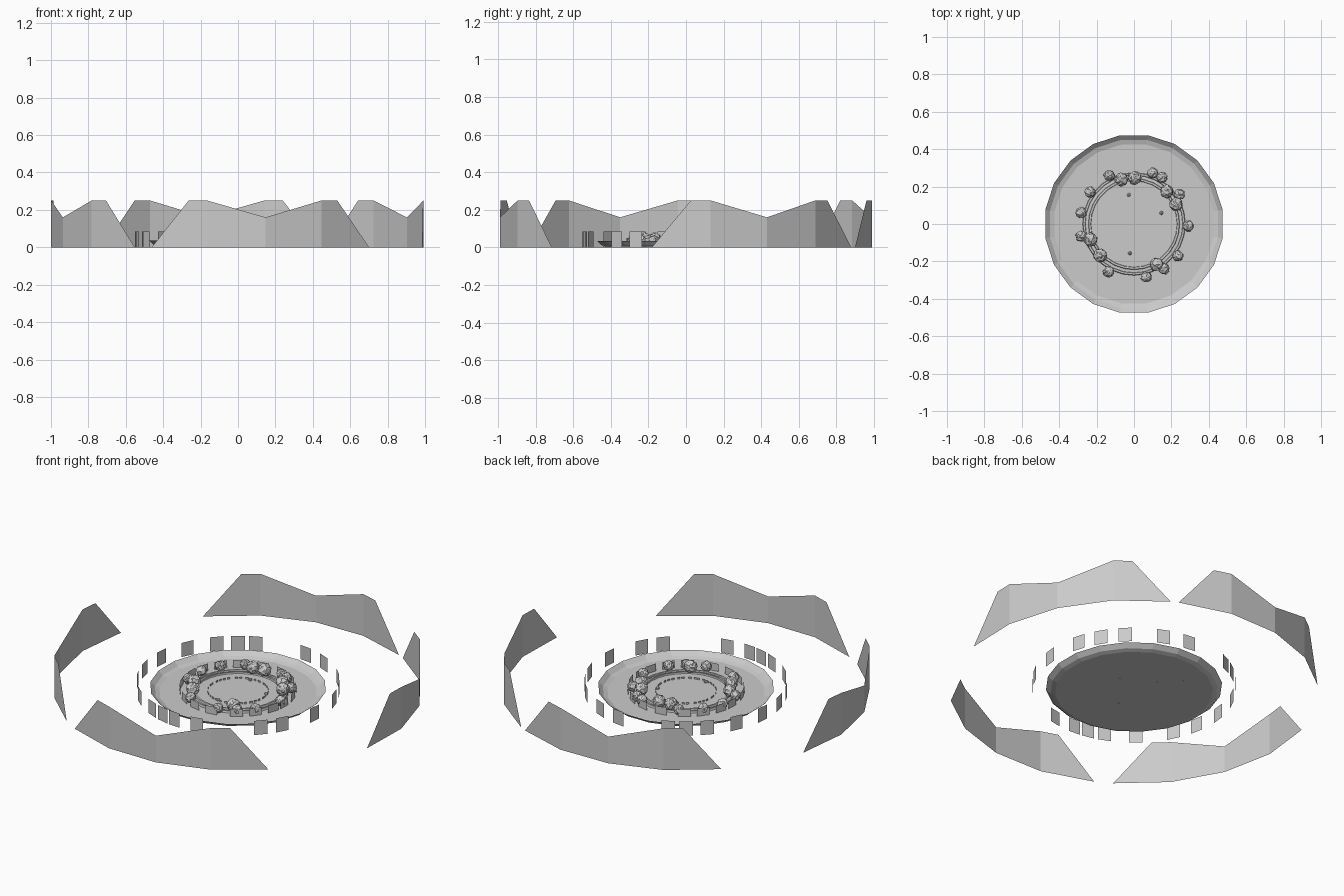
import bpy, bmesh, math, random
from mathutils import Vector, Matrix

random.seed(4)
cube = bpy.data.objects.get("Cube")
if cube:
    bpy.data.objects.remove(cube, do_unlink=True)

grey = bpy.data.materials.new("plain_grey")
grey.use_nodes = True
COLOUR = (0.6, 0.6, 0.6, 1)
grey.diffuse_color = COLOUR
grey.node_tree.nodes["Principled BSDF"].inputs["Base Color"].default_value = COLOUR


def polar(radius, degrees, z=0.0):
    a = math.radians(degrees)
    return Vector((radius * math.cos(a), radius * math.sin(a), z))


def finish(name, bm):
    mesh = bpy.data.meshes.new(name)
    bm.to_mesh(mesh)
    bm.free()
    mesh.materials.append(grey)
    obj = bpy.data.objects.new(name, mesh)
    bpy.context.collection.objects.link(obj)
    return obj


def quad(bm, points):
    bm.faces.new([bm.verts.new(p) for p in points])


def lathe(name, profile, sides, turn=0.0, cap=False):
    """Faceted rings from (radius, height) pairs, optionally closed in the middle."""
    bm = bmesh.new()
    rings = [[bm.verts.new(polar(r, turn + 360 * i / sides, z)) for i in range(sides)]
             for r, z in profile]
    for low, high in zip(rings, rings[1:]):
        for i in range(sides):
            j = (i + 1) % sides
            bm.faces.new((low[i], low[j], high[j], high[i]))
    if cap:
        bm.faces.new(rings[-1])
    return finish(name, bm)


def card_ring(name, angles, radius, width, height, base=0.0):
    """Thin upright cards facing the centre."""
    bm = bmesh.new()
    for a in angles:
        side = polar(width / 2, a + 90)
        foot = polar(radius, a, base)
        up = Vector((0, 0, height))
        quad(bm, (foot - side, foot + side, foot + side + up, foot - side + up))
    return finish(name, bm)


# Distant hills: four curved sheets with two flat peaks each
STEP = 18
HILL = ((0, 0), (12, 0.25), (18, 0.25), (36, 0.16), (54, 0.25), (60, 0.25), (72, 0))


def on_chord(start, offset):
    panel = min(offset // STEP, 3)
    a = polar(1, start + panel * STEP)
    b = polar(1, start + (panel + 1) * STEP)
    return a.lerp(b, (offset - panel * STEP) / STEP)


for name, start in (("right_hills", 349.5), ("back_hills", 64),
                    ("left_hills", 164.5), ("front_hills", 242.5)):
    bm = bmesh.new()
    feet = [bm.verts.new(on_chord(start, o)) for o, h in HILL]
    tops = [f if h == 0 else bm.verts.new(f.co + Vector((0, 0, h)))
            for f, (o, h) in zip(feet, HILL)]
    for i in range(len(HILL) - 1):
        corners = [feet[i], feet[i + 1], tops[i + 1], tops[i]]
        bm.faces.new(list(dict.fromkeys(corners)))
    finish(name, bm)

# Ground dish with raised rim
lathe("ground_dish", ((0.48, 0.035), (0.455, 0.012), (0.43, 0.004)), 20, 81, cap=True)

# Track kerbs and the inner floor
lathe("outer_kerb", ((0.275, 0.004), (0.272, 0.015), (0.262, 0.015), (0.26, 0.008)), 28)
lathe("inner_kerb", ((0.245, 0.006), (0.242, 0.016), (0.232, 0.016), (0.23, 0.008)), 28)
lathe("inner_floor", ((0.26, 0.006), (0.23, 0.008)), 28, cap=True)

# Far cards outside the dish
outer_angles = [155, 137, 125, 115, 83, 67, 45, 31, 17, 354,
                331, 318, 281, 266, 257, 247, 229, 207, 192, 174]
card_ring("far_cards", outer_angles, 0.55, 0.075, 0.085)

# Near cards around the track
near_angles = [20 * i + random.uniform(-4, 4) for i in range(18)]
card_ring("near_cards", near_angles, 0.315, 0.07, 0.045, 0.004)

# Small tufts around the inner floor
tuft_angles = [10 * i + random.uniform(-3, 3) for i in range(36)]
card_ring("grass_tufts", tuft_angles, 0.165, 0.016, 0.01, 0.008)


# Bushes: faceted, roughened balls on the two sides of the track
def bushes(name, angles, radius, size):
    bm = bmesh.new()
    for a in angles:
        place = Matrix.Translation(polar(radius, a, size * 1.15))
        ball = bmesh.ops.create_icosphere(bm, subdivisions=3, radius=size, matrix=place)
        for v in ball["verts"]:
            v.co = place.translation + (v.co - place.translation) * random.uniform(0.85, 1.05)
    return finish(name, bm)


bushes("outer_bushes", [117, 70, 59, 33, 358, 324, 304, 283, 242, 193, 168, 144],
       0.29, 0.03)
bushes("inner_bushes", [106, 89, 45, 25, 299, 223, 200], 0.247, 0.037)
bushes("floor_shrubs", [100, 22, 262], 0.158, 0.01)
